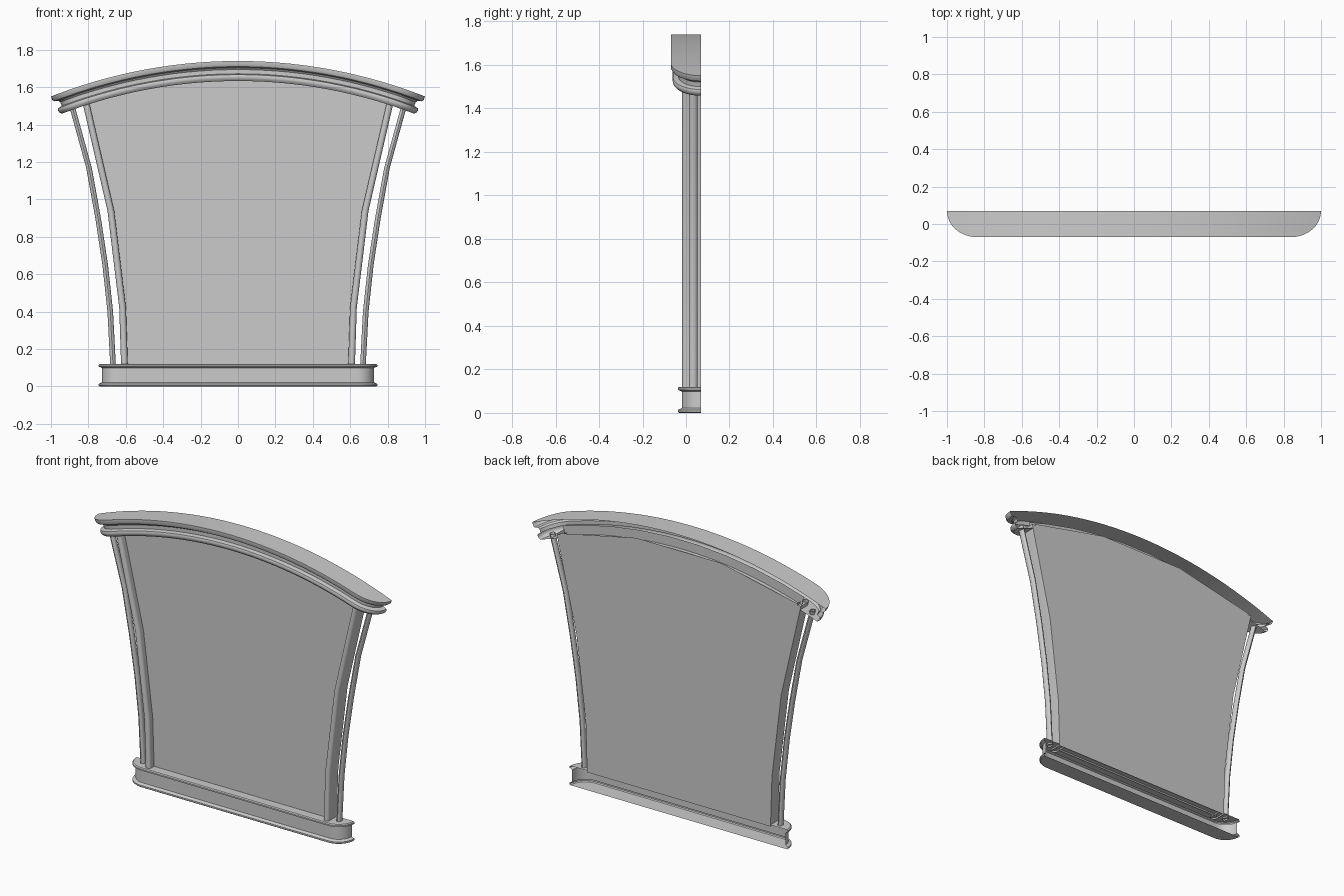
import bpy, bmesh, math

if "Cube" in bpy.data.objects:
    bpy.data.objects.remove(bpy.data.objects["Cube"])

BACK = 0.07      # plane of the open back
R = 2.73         # radius of the arched top
TOP = 1.74


def make(name, verts, faces, smooth=True):
    me = bpy.data.meshes.new(name)
    me.from_pydata(verts, [], faces)
    bm = bmesh.new()
    bm.from_mesh(me)
    bmesh.ops.remove_doubles(bm, verts=bm.verts, dist=0.0002)
    bmesh.ops.recalc_face_normals(bm, faces=bm.faces)
    bm.to_mesh(me)
    bm.free()
    ob = bpy.data.objects.new(name, me)
    bpy.context.collection.objects.link(ob)
    if smooth:
        bpy.ops.object.select_all(action='DESELECT')
        ob.select_set(True)
        bpy.context.view_layer.objects.active = ob
        bpy.ops.object.shade_smooth_by_angle(angle=math.radians(35))
    return ob


def outline(half, front, rx, inset, n_arc=10, n_mid=24):
    """Open plan line: back left, round the front corners, back right."""
    ry = BACK - front
    cx, a, b = half - rx, rx - inset, ry - inset
    right = [(cx + a * math.sin(t), BACK - b * math.cos(t))
             for t in (math.pi / 2 * i / n_arc for i in range(n_arc + 1))]
    mid = [(-cx + 2 * cx * i / n_mid, BACK - b) for i in range(1, n_mid)]
    return [(-x, y) for x, y in reversed(right)] + mid + right


def moulding(name, half, front, rx, profile, place):
    """Sweep an (inset, depth) profile round the plan line, cap top and bottom, leave the back open."""
    rows = []
    for k, (inset, h) in enumerate(profile):
        line = outline(half, front, rx, inset)
        row = [place(x, y, h) for x, y in line]
        cap = [place(x, BACK, h) for x, y in line]
        if k == 0:
            rows.append(cap)
        rows.append(row)
        if k == len(profile) - 1:
            rows.append(cap)
    n = len(rows[0])
    faces = [(r * n + i, r * n + i + 1, (r + 1) * n + i + 1, (r + 1) * n + i)
             for r in range(len(rows) - 1) for i in range(n - 1)]
    return make(name, [v for r in rows for v in r], faces)


def post(name, path, section):
    """Sweep a horizontal section up an (x, z) path, mirrored to both sides."""
    n = len(section)
    verts = [(x + sx, sy, z) for x, z in path for sx, sy in section]
    faces = [(r * n + i, r * n + (i + 1) % n, (r + 1) * n + (i + 1) % n, (r + 1) * n + i)
             for r in range(len(path) - 1) for i in range(n)]
    ob = make(name, verts, faces)
    ob.modifiers.new("both_sides", 'MIRROR')
    return ob


def arch(x, y, h):
    a = x / R
    return ((R - h) * math.sin(a), y, TOP - R + (R - h) * math.cos(a))


# Base with upper and lower lips
moulding("base", 0.745, -0.037, 0.107,
         [(.006, 0), (0, .005), (0, .014), (.008, .017), (.018, .022),
          (.018, .098), (.008, .103), (0, .106), (0, .115), (.006, .12)],
         lambda x, y, h: (x, y, 0.12 - h))

# Arched top moulding
moulding("arched_cornice", R * math.asin(1 / R), -0.07, 0.17,
         [(0, 0), (0, .02), (.006, .03), (.028, .036), (.036, .046),
          (.036, .068), (.012, .073), (.008, .083), (.011, .096), (.022, .107)],
         arch)

# Side posts: broad inner pilaster and slim outer rod
inner = [(.607, .11), (.617, .42), (.68, .94), (.815, 1.525)]
outer = [(.668, .11), (.683, .4), (.71, .65), (.748, .9), (.797, 1.17), (.888, 1.5)]
arc = [math.pi * i / 8 for i in range(9)]
post("inner_post", inner,
     [(.018, BACK)] + [(.018 * math.cos(t), -.018 * math.sin(t)) for t in arc] + [(-.018, BACK)])
ring = [2 * math.pi * i / 12 for i in range(12)]
post("outer_rod", outer, [(.015 * math.cos(t), .033 + .02 * math.sin(t)) for t in ring])


# Flat panels between the posts: faceted back board and a front board tucked under the cornice
def panel(name, y, depth, tops):
    edge = inner[:-1] + [arch(s, y, depth)[::2] for s in tops]
    poly = edge + [(-x, z) for x, z in reversed(edge)]
    make(name, [(x, y, z) for x, z in poly], [tuple(range(len(poly)))], smooth=False)


panel("back_panel", BACK, .08, (.85, .3))
panel("front_panel", .025, .05, (.85, .7, .5, .3, .1))
